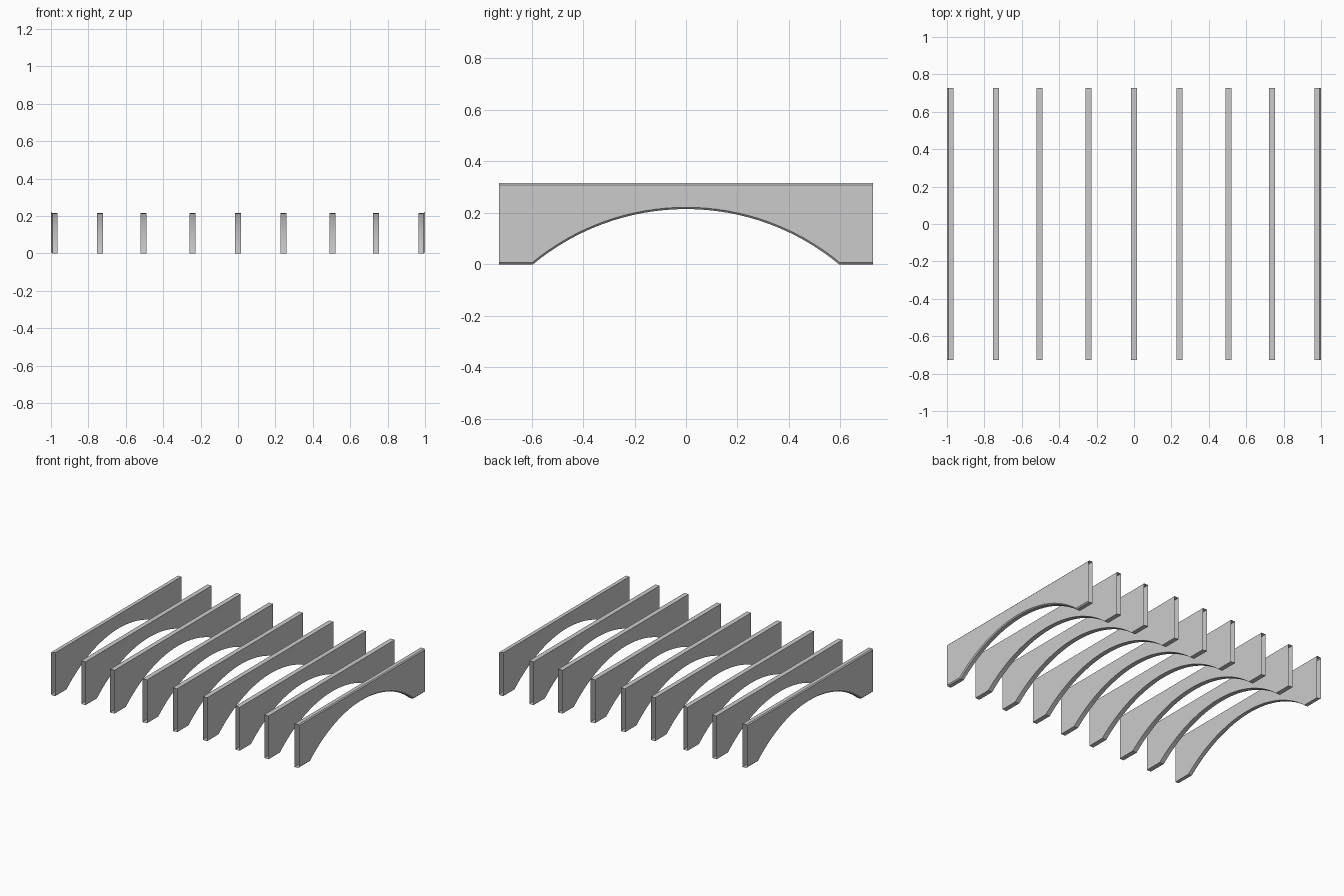
import bpy
import bmesh
import math

cube = bpy.data.objects.get("Cube")
if cube:
    bpy.data.objects.remove(cube, do_unlink=True)

HALF_LENGTH = 0.727   # half of a rib along y
HEIGHT = 0.316
FOOT = 0.595          # where the arch meets the feet
RISE = 0.215          # arch apex
WIDTH = 0.034
CHAMFER = 0.007       # edge bevel on the two outermost ribs
SEGMENTS = 32
RADIUS = (FOOT ** 2 + RISE ** 2) / (2 * RISE)
CENTRE_Z = RISE - RADIUS

grey = bpy.data.materials.new("concrete_grey")
grey.use_nodes = True
color = (0.6, 0.6, 0.6, 1.0)
grey.diffuse_color = color
grey.node_tree.nodes["Principled BSDF"].inputs["Base Color"].default_value = color


def profile(inset):
    """Side outline of an arched rib, pulled in from its top, feet and arch."""
    radius = RADIUS + inset
    half_angle = math.acos((inset - CENTRE_Z) / radius)
    points = [(-HALF_LENGTH, inset)]
    for i in range(SEGMENTS + 1):
        a = half_angle * (2 * i / SEGMENTS - 1)
        points.append((radius * math.sin(a), CENTRE_Z + radius * math.cos(a)))
    points += [(HALF_LENGTH, inset),
               (HALF_LENGTH, HEIGHT - inset),
               (-HALF_LENGTH, HEIGHT - inset)]
    return points


def build_rib(name, x, outer_side=0):
    """Hollow rib with open ends; outer_side is the chamfered x direction."""
    half = WIDTH / 2
    sections = [(-half, 0), (half, 0)]
    if outer_side:
        sections = [(-half, 0), (half - CHAMFER, 0), (half, CHAMFER)]
    sign = outer_side or 1
    bm = bmesh.new()
    rings = [[bm.verts.new((x + sign * dx, y, z)) for y, z in profile(inset)]
             for dx, inset in sections]
    # Side walls
    bm.faces.new(rings[0])
    bm.faces.new(rings[-1])
    # Top, feet and soffit strips, leaving both ends open
    count = len(rings[0])
    for a, b in zip(rings, rings[1:]):
        for i in range(count):
            j = (i + 1) % count
            if abs(a[i].co.y - a[j].co.y) > 1e-5:
                bm.faces.new((a[i], a[j], b[j], b[i]))
    bmesh.ops.recalc_face_normals(bm, faces=bm.faces[:])
    mesh = bpy.data.meshes.new(name)
    bm.to_mesh(mesh)
    bm.free()
    mesh.materials.append(grey)
    rib = bpy.data.objects.new(name, mesh)
    bpy.context.collection.objects.link(rib)


# Ribs mirrored about the middle one
build_rib("middle_rib", 0)
for i, x in enumerate((0.243, 0.505, 0.738, 0.983)):
    for side, label in ((1, "left"), (-1, "right")):
        build_rib(f"{label}_rib_{i + 1}", side * x, side if i == 3 else 0)
